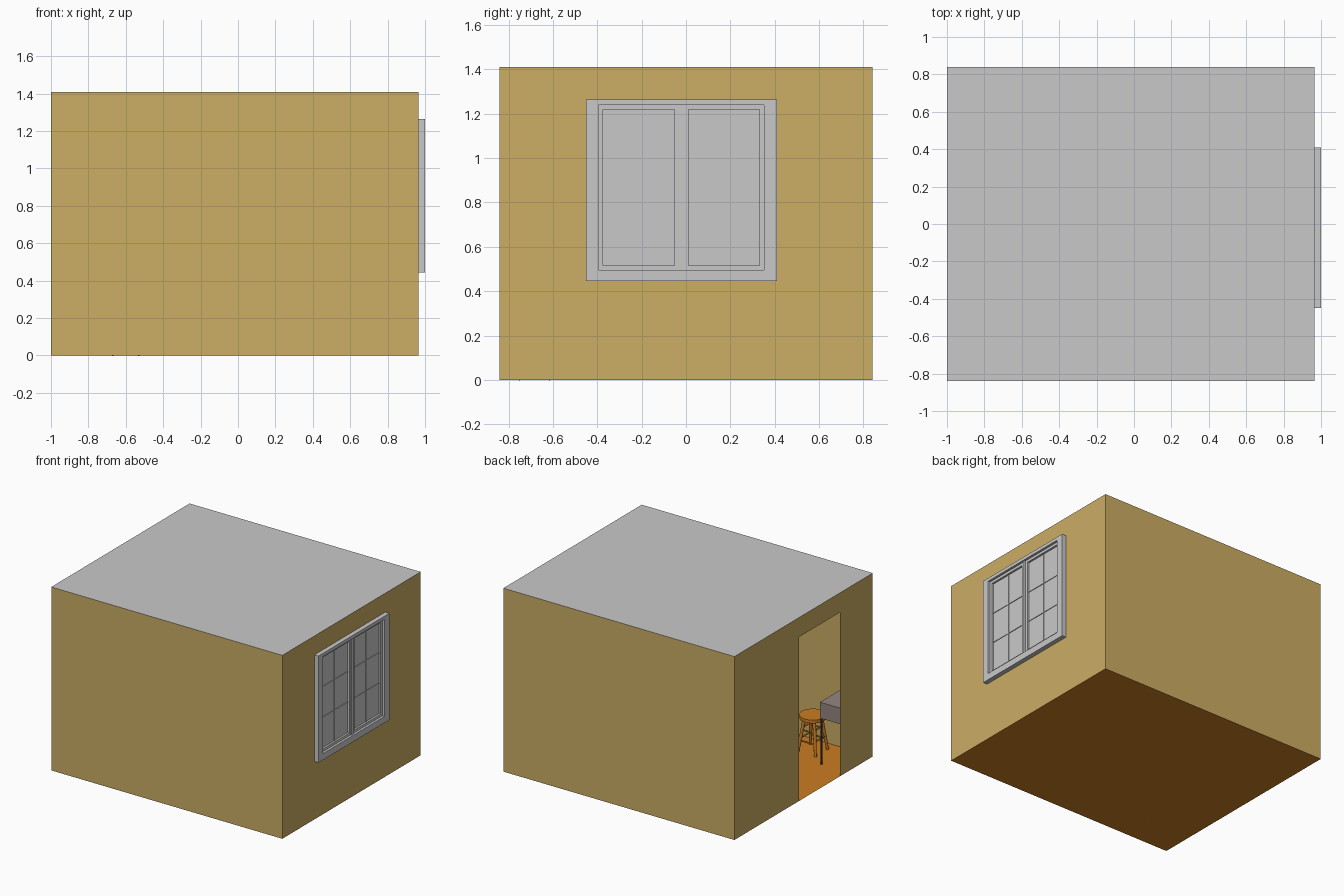
import bpy, bmesh, math
from mathutils import Vector

if "Cube" in bpy.data.objects:
    bpy.data.objects.remove(bpy.data.objects["Cube"])


def mat(name, rgb):
    m = bpy.data.materials.new(name)
    lin = [((c / 255 + 0.055) / 1.055) ** 2.4 for c in rgb]
    m.diffuse_color = (*lin, 1)
    m.use_nodes = True
    m.node_tree.nodes["Principled BSDF"].inputs["Base Color"].default_value = m.diffuse_color
    return m


SAND = mat("sand wall", (204, 173, 100))
GREY = mat("light grey", (201, 201, 201))
ORANGE = mat("orange wood", (203, 125, 34))
MAUVE = mat("mauve grey", (148, 134, 131))
DARK = mat("dark metal", (62, 60, 62))

X0, X1, Y, H = -1.0, 0.965, 0.84, 1.41


def finish(name, bm, material):
    me = bpy.data.meshes.new(name)
    bm.to_mesh(me)
    bm.free()
    me.materials.append(material)
    ob = bpy.data.objects.new(name, me)
    bpy.context.collection.objects.link(ob)
    return ob


def sheet(name, quads, material):
    bm = bmesh.new()
    for q in quads:
        bm.faces.new([bm.verts.new(p) for p in q])
    bmesh.ops.remove_doubles(bm, verts=bm.verts, dist=1e-5)
    return finish(name, bm, material)


def add_box(bm, lo, hi):
    vs = bmesh.ops.create_cube(bm, size=1)["verts"]
    for v in vs:
        v.co = [(lo[i] + hi[i]) / 2 + v.co[i] * (hi[i] - lo[i]) for i in range(3)]


def boxes(name, pairs, material):
    bm = bmesh.new()
    for lo, hi in pairs:
        add_box(bm, lo, hi)
    return finish(name, bm, material)


def rod(name, a, b, r1, r2, material, n=12):
    a, b = Vector(a), Vector(b)
    bm = bmesh.new()
    bmesh.ops.create_cone(bm, cap_ends=True, segments=n, radius1=r1, radius2=r2,
                          depth=(b - a).length)
    ob = finish(name, bm, material)
    ob.rotation_euler = (b - a).to_track_quat('Z', 'Y').to_euler()
    ob.location = (a + b) / 2
    for p in ob.data.polygons:
        p.use_smooth = len(p.vertices) == 4
    return ob


def holed_wall(name, x, y0, y1, z0, z1):
    """End wall at x with a rectangular opening, as one flat n-gon set."""
    def q(a, b, c, d):
        return [(x, a, c), (x, b, c), (x, b, d), (x, a, d)]
    quads = [q(-Y, y0, 0, H), q(y1, Y, 0, H), q(y0, y1, z1, H)]
    if z0 > 0:
        quads.append(q(y0, y1, 0, z0))
    ob = sheet(name, quads, SAND)
    return ob


# Room shell: thin sheets
for name, y in (("front_wall", -Y), ("back_wall", Y)):
    sheet(name, [[(X0, y, 0), (X1, y, 0), (X1, y, H), (X0, y, H)]], SAND)
holed_wall("door_wall", X0, -0.44, 0.055, 0, 1.26)
holed_wall("window_wall", X1, -0.395, 0.352, 0.495, 1.24)
for name, z, m in (("floor", 0, ORANGE), ("ceiling", H, GREY)):
    sheet(name, [[(X0, -Y, z), (X1, -Y, z), (X1, Y, z), (X0, Y, z)]], m)


# Window: outer frame, two sashes, panes and glazing bars
def border(name, xa, xb, o, i):
    """Rectangular frame; o and i are (y0, y1, z0, z1) outside and inside."""
    boxes(name, [((xa, o[0], o[2]), (xb, i[0], o[3])), ((xa, i[1], o[2]), (xb, o[1], o[3])),
                 ((xa, i[0], o[2]), (xb, i[1], i[2])), ((xa, i[0], i[3]), (xb, i[1], o[3]))], GREY)


border("window_frame", X1, 1.0, (-0.45, 0.41, 0.445, 1.265), (-0.395, 0.352, 0.495, 1.24))
for side, a, b in (("left", -0.395, -0.03), ("right", -0.01, 0.352)):
    i = (a + 0.021, b - 0.021, 0.515, 1.22)
    border(side + "_sash", X1, 0.982, (a, b, 0.495, 1.24), i)
    sheet(side + "_pane", [[(0.967, i[0], i[2]), (0.967, i[1], i[2]),
                            (0.967, i[1], i[3]), (0.967, i[0], i[3])]], GREY)
    bars = [((0.966, (a + b) / 2 - 0.003, i[2]), (0.972, (a + b) / 2 + 0.003, i[3]))]
    for k in (1, 2):
        z = i[2] + (i[3] - i[2]) * k / 3
        bars.append(((0.966, i[0], z - 0.003), (0.972, i[1], z + 0.003)))
    boxes(side + "_glazing_bars", bars, GREY)
boxes("window_mullion", [((X1, -0.03, 0.495), (0.988, -0.01, 1.24))], GREY)

# Small desk in the corner by the door
boxes("desk_top", [((-0.995, -0.835, 0.355), (-0.773, -0.523, 0.478))], MAUVE)
for x in (-0.985, -0.781):
    for y in (-0.825, -0.531):
        rod("desk_leg", (x, y, 0), (x, y, 0.356), 0.006, 0.007, DARK, 8)

# Round stool with splayed legs and rungs
C = Vector((-0.60, -0.683, 0))
SEAT = 0.277
rod("stool_seat", C + Vector((0, 0, SEAT - 0.025)), C + Vector((0, 0, SEAT)), 0.095, 0.095, ORANGE, 32)


def leg_point(k, z):
    r = 0.105 - 0.05 * z / SEAT
    a = math.radians(45 + 90 * k)
    return C + Vector((r * math.cos(a), r * math.sin(a), z))


for k in range(4):
    rod("stool_leg", leg_point(k, 0), leg_point(k, SEAT - 0.024), 0.010, 0.013, ORANGE)
    for z in (0.085 + 0.02 * (k % 2), 0.165 + 0.02 * (k % 2)):
        rod("stool_rung", leg_point(k, z), leg_point(k + 1, z), 0.006, 0.006, ORANGE, 8)
